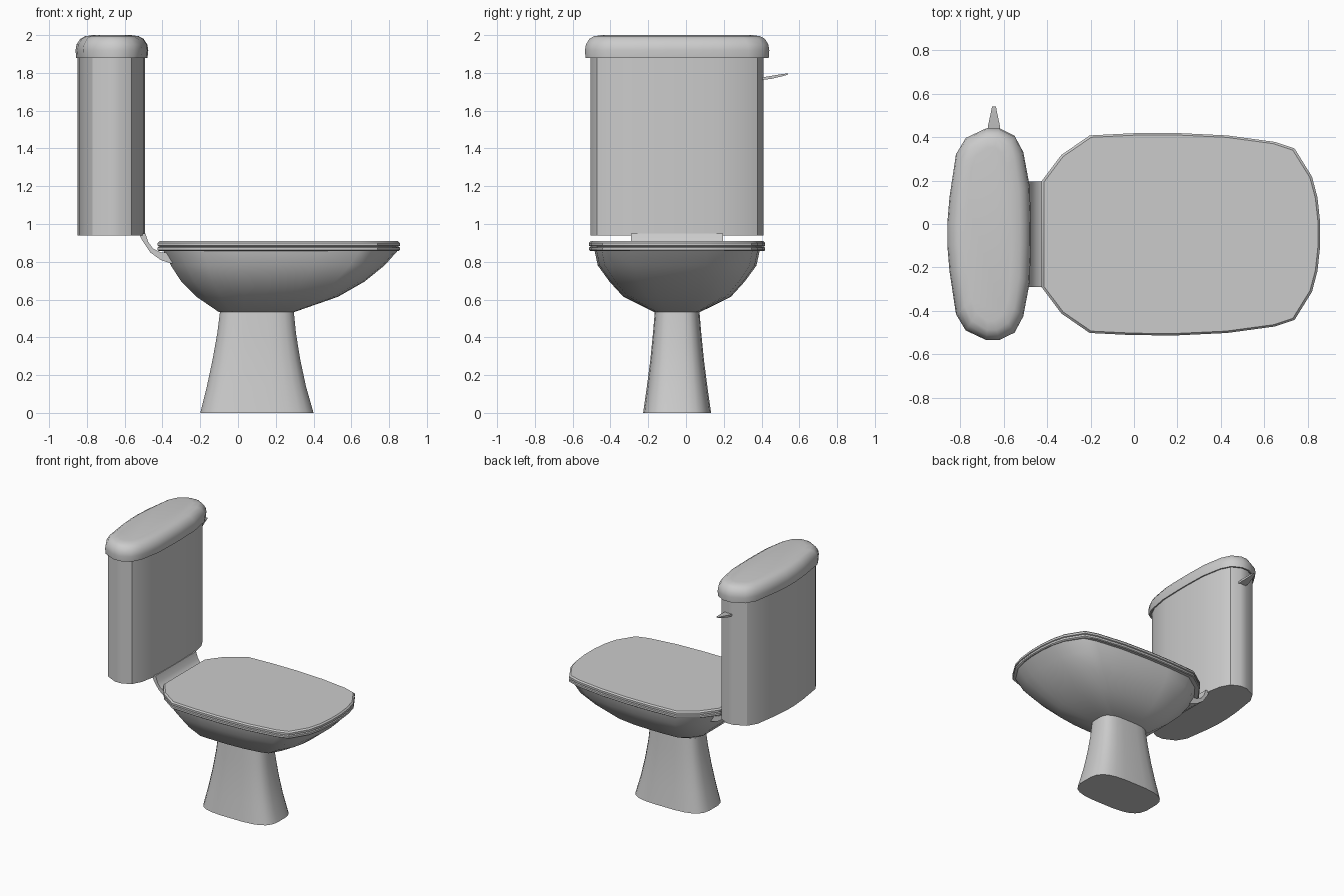
import bpy, bmesh, math
from mathutils import Vector

if "Cube" in bpy.data.objects:
    bpy.data.objects.remove(bpy.data.objects["Cube"], do_unlink=True)

CY = -0.047  # centre line of the whole fixture

grey = bpy.data.materials.new("grey ceramic")
grey.use_nodes = True
colour = (0.6, 0.6, 0.6, 1)
grey.diffuse_color = colour
grey.node_tree.nodes["Principled BSDF"].inputs["Base Color"].default_value = colour


def loft(name, rings, angle=32):
    """Skin a list of equal-length closed rings and cap both ends."""
    bm = bmesh.new()
    rows = [[bm.verts.new(p) for p in ring] for ring in rings]
    n = len(rows[0])
    for a, b in zip(rows, rows[1:]):
        for i in range(n):
            j = (i + 1) % n
            bm.faces.new((a[i], a[j], b[j], b[i]))
    bm.faces.new(rows[0][::-1])
    bm.faces.new(rows[-1])
    bmesh.ops.recalc_face_normals(bm, faces=bm.faces)
    mesh = bpy.data.meshes.new(name)
    bm.to_mesh(mesh)
    bm.free()
    mesh.materials.append(grey)
    obj = bpy.data.objects.new(name, mesh)
    bpy.context.collection.objects.link(obj)
    bpy.ops.object.select_all(action='DESELECT')
    obj.select_set(True)
    bpy.context.view_layer.objects.active = obj
    bpy.ops.object.shade_smooth_by_angle(angle=math.radians(angle))
    return obj


def mirrored(half):
    """Close a half outline by mirroring it, normalised to -1..1 on both axes."""
    pts = half + [(x, -y) for x, y in reversed(half)]
    lo, hi = min(p[0] for p in pts), max(p[0] for p in pts)
    top = max(p[1] for p in pts)
    return [((2 * x - lo - hi) / (hi - lo), y / top) for x, y in pts]


def ring(outline, x0, x1, half_y, z):
    cx, hx = (x0 + x1) / 2, (x1 - x0) / 2
    return [(cx + u * hx, CY + v * half_y, z) for u, v in outline]


def rounded(n, power):
    """Unit superellipse outline."""
    pts = []
    for i in range(n):
        a = 2 * math.pi * (i + 0.5) / n
        c, s = math.cos(a), math.sin(a)
        pts.append((math.copysign(abs(c) ** power, c), math.copysign(abs(s) ** power, s)))
    m = max(p[0] for p in pts)
    return [(x / m, y / m) for x, y in pts]


seat_shape = mirrored([(-.42, .245), (-.33, .365), (-.2, .455), (0, .465), (.2, .466),
                       (.43, .455), (.65, .425), (.74, .395), (.82, .265), (.845, .17), (.857, .06)])
tank_shape = mirrored([(-.86, .05), (-.85, .17), (-.82, .37), (-.775, .445), (-.68, .49),
                       (-.62, .49), (-.55, .455), (-.51, .38), (-.48, .22), (-.475, .05)])
foot_shape = rounded(24, 0.6)

# Pedestal, flaring to the floor
loft("pedestal", [ring(foot_shape, *r) for r in (
    (-.2, .4, .18, 0), (-.165, .36, .16, .14), (-.135, .33, .142, .28),
    (-.11, .307, .128, .42), (-.095, .295, .118, .54))])

# Bowl
loft("bowl", [ring(seat_shape, *r) for r in (
    (-.1, .295, .12, .533), (-.22, .53, .285, .615), (-.3, .67, .358, .695),
    (-.355, .775, .42, .78), (-.395, .845, .437, .858))], 40)

# Seat and closed cover
loft("seat", [ring(seat_shape, *r) for r in (
    (-.42, .85, .46, .857), (-.425, .857, .466, .862), (-.425, .857, .466, .876),
    (-.415, .847, .456, .88))])
loft("seat_cover", [ring(seat_shape, *r) for r in (
    (-.415, .847, .456, .879), (-.425, .857, .466, .885), (-.425, .857, .466, .9),
    (-.415, .847, .457, .91))])

# Cistern
loft("tank", [ring(tank_shape, -.85, -.493, .458, z) for z in (.938, 1.9)])

# Cistern lid with a hollow lip underneath
loft("tank_lid", [ring(tank_shape, *r) for r in (
    (-.835, -.505, .455, 1.9), (-.85, -.488, .474, 1.88), (-.857, -.479, .485, 1.88),
    (-.86, -.475, .488, 1.92), (-.855, -.48, .483, 1.95), (-.835, -.5, .465, 1.98),
    (-.81, -.525, .44, 1.994), (-.77, -.565, .4, 2.0))], 45)

# Curved bridge joining bowl and cistern
bridge = [(-.49, .95), (-.475, .905), (-.45, .87), (-.41, .85), (-.28, .85),
          (-.28, .79), (-.35, .79), (-.41, .81), (-.465, .85), (-.505, .91), (-.525, .95)]
loft("bridge", [[(x, CY + side * .243, z) for x, z in bridge] for side in (-1, 1)])

# Flush lever on the model's back side
def lever_section(y, z, w, t):
    x = -.645
    return [(x - w, y, z - t), (x + w, y, z - t), (x + w, y, z + t), (x - w, y, z + t)]


loft("flush_lever", [lever_section(*s) for s in (
    (.39, 1.768, .033, .006), (.45, 1.776, .028, .008),
    (.51, 1.788, .015, .006), (.541, 1.794, .009, .003))])
